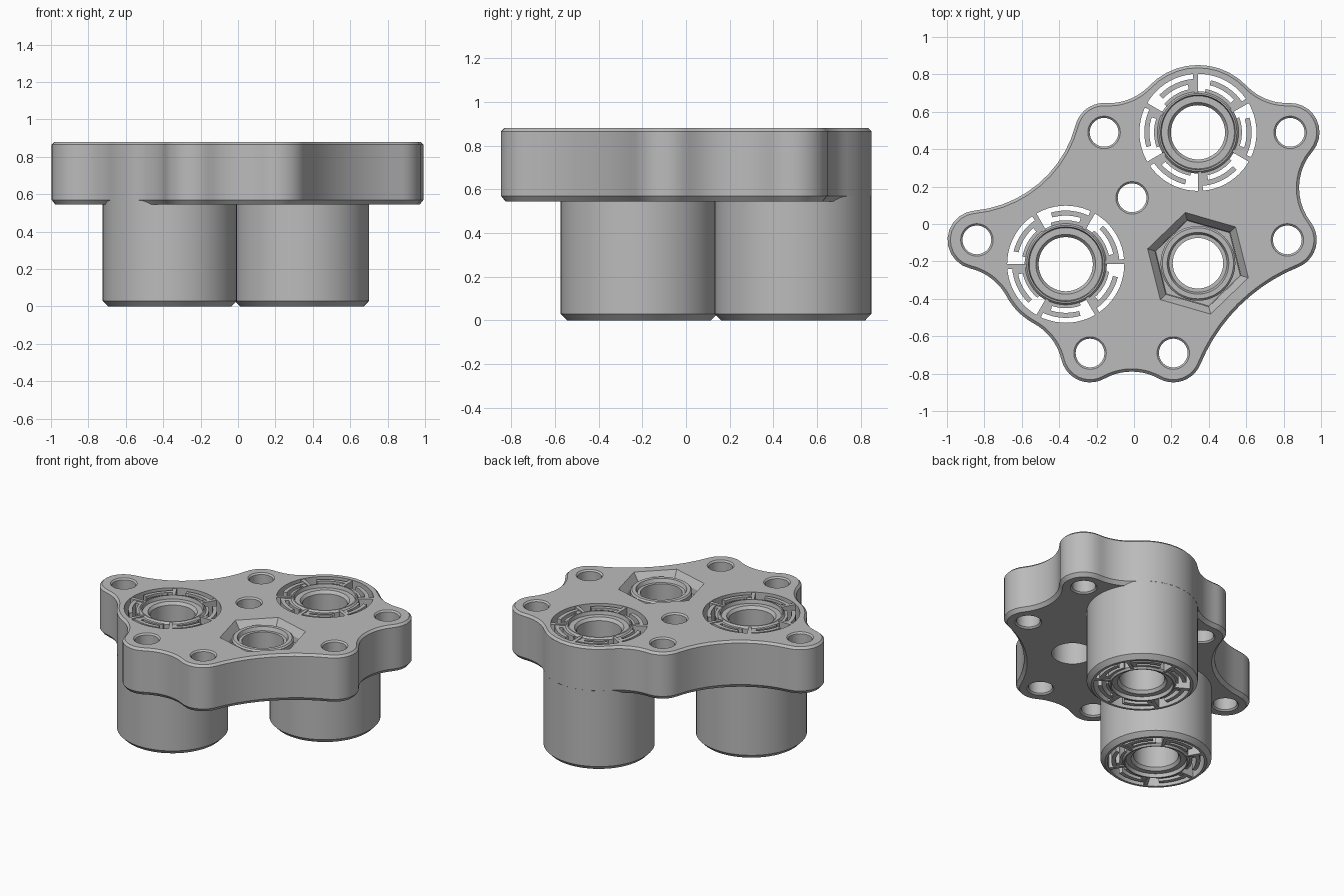
import bpy, bmesh
from math import radians, pi, tau, cos, sin, atan2, sqrt
from mathutils import Vector

cube = bpy.data.objects.get("Cube")
if cube:
    bpy.data.objects.remove(cube, do_unlink=True)

grey = bpy.data.materials.new("grey_plastic")
grey.use_nodes = True
grey.diffuse_color = (0.5, 0.5, 0.5, 1)
grey.node_tree.nodes["Principled BSDF"].inputs["Base Color"].default_value = (0.5, 0.5, 0.5, 1)

TOP, UNDER = 0.88, 0.545
HOUSING_R, BORE_R, BOSS_R = 0.36, 0.313, 0.157


def loft(bm, rings, closed=False):
    """Skin a stack of equal rings; close it as a tube or cap both ends."""
    rows = [[bm.verts.new(p) for p in ring] for ring in rings]
    n = len(rows[0])
    pairs = list(zip(rows, rows[1:])) + ([(rows[-1], rows[0])] if closed else [])
    for a, b in pairs:
        for i in range(n):
            j = (i + 1) % n
            bm.faces.new((a[i], a[j], b[j], b[i]))
    if not closed:
        bm.faces.new(rows[0][::-1])
        bm.faces.new(rows[-1])


def finish(name, bm):
    bmesh.ops.recalc_face_normals(bm, faces=bm.faces)
    mesh = bpy.data.meshes.new(name)
    bm.to_mesh(mesh)
    bm.free()
    mesh.materials.append(grey)
    obj = bpy.data.objects.new(name, mesh)
    bpy.context.collection.objects.link(obj)
    return obj


def select(obj):
    bpy.ops.object.select_all(action="DESELECT")
    obj.select_set(True)
    bpy.context.view_layer.objects.active = obj


def smooth(obj):
    select(obj)
    bpy.ops.object.shade_smooth_by_angle(angle=radians(25))


def lathe(name, centre, profile, sides=48, phase=0.0, closed=False):
    bm = bmesh.new()
    angles = [phase + tau * i / sides for i in range(sides)]
    loft(bm, [[(centre[0] + r * cos(a), centre[1] + r * sin(a), z) for a in angles]
              for r, z in profile], closed)
    return finish(name, bm)


def arc(centre, r, start, sweep, steps=10):
    return [centre + r * Vector((cos(start + sweep * i / steps), sin(start + sweep * i / steps)))
            for i in range(steps + 1)]


def heading(v):
    return atan2(v.y, v.x)


# Layout: lobes counterclockwise, each with its radius and the fillet to the next
HOUSINGS = {"back": Vector((0.342, 0.49)), "front": Vector((-0.365, -0.215))}
LOBES = [
    (Vector((0.835, 0.49)), BOSS_R, 0.3),
    (HOUSINGS["back"], HOUSING_R, 0.3),
    (Vector((-0.16, 0.49)), BOSS_R, 0.62),
    (Vector((-0.84, -0.085)), BOSS_R, 0.3),
    (HOUSINGS["front"], HOUSING_R, 0.3),
    (Vector((-0.235, -0.69)), BOSS_R, 0.3),
    (Vector((0.21, -0.69)), BOSS_R, 0.95),
    (Vector((0.82, -0.085)), BOSS_R, 0.3),
]
NUT = Vector((0.342, -0.21))


def outline(inset, z):
    """Lobes joined by tangent hollow fillets, shrunk by inset."""
    fillets = []
    for i, (c1, r1, hollow) in enumerate(LOBES):
        c2, r2, _ = LOBES[(i + 1) % len(LOBES)]
        d = c2 - c1
        s1, s2, span = r1 + hollow, r2 + hollow, d.length
        along = (s1 * s1 - s2 * s2 + span * span) / (2 * span)
        u = d / span
        side = Vector((u.y, -u.x))
        fillets.append((c1 + u * along + side * sqrt(s1 * s1 - along * along), hollow + inset))
    points = []
    for i, (c, r, _) in enumerate(LOBES):
        before, (p, hollow) = fillets[i - 1][0], fillets[i]
        start = heading(before - c)
        points += arc(c, r - inset, start, (heading(p - c) - start) % tau)[:-1]
        nxt = LOBES[(i + 1) % len(LOBES)][0]
        start = heading(c - p)
        points += arc(p, hollow, start, -((start - heading(nxt - p)) % tau))[:-1]
    return [(q.x, q.y, z) for q in points]


# Lobed plate with bevelled rims
bm = bmesh.new()
loft(bm, [outline(0.02, UNDER), outline(0, UNDER + 0.025),
          outline(0, TOP - 0.015), outline(0.015, TOP)])
plate = finish("lobed_plate", bm)


def cut(cutter):
    cutter.hide_render = True
    mod = plate.modifiers.new("cut", "BOOLEAN")
    mod.operation = "DIFFERENCE"
    mod.solver = "EXACT"
    mod.object = cutter
    select(plate)
    bpy.ops.object.modifier_apply(modifier=mod.name)
    bpy.data.objects.remove(cutter, do_unlink=True)


# Bolt holes, flared at both mouths
def hole_profile(r, flare):
    return [(r + 2 * flare, UNDER - flare), (r, UNDER + flare),
            (r, TOP - flare), (r + 2 * flare, TOP + flare)]


bolts = [c for c, r, _ in LOBES if r == BOSS_R] + [Vector((-0.01, 0.14))]
for c in bolts:
    cut(lathe("bolt_cutter", c, hole_profile(0.077, 0.01), 32))

# Openings for the two housings
for c in HOUSINGS.values():
    cut(lathe("housing_cutter", c, [(BORE_R, UNDER - 0.1), (BORE_R, TOP + 0.1)], 64))

# Hexagonal pocket with sloped sides and a bore
FLOOR = TOP - 0.09
cut(lathe("pocket_cutter", NUT, [(0.235, FLOOR), (0.24, TOP - 0.05), (0.28, TOP), (0.288, TOP + 0.01)],
          6, radians(44)))
cut(lathe("bore_cutter", NUT, [(0.135, UNDER - 0.1), (0.135, TOP)]))
smooth(plate)

# Raised collar in the pocket
smooth(lathe("pocket_collar", NUT,
             [(0.135, UNDER + 0.05), (0.2, UNDER + 0.05), (0.2, TOP - 0.03), (0.19, TOP - 0.02),
              (0.165, TOP - 0.02), (0.155, TOP - 0.045), (0.135, TOP - 0.045)], closed=True))


def sector(bm, c, r0, r1, start, end, z0, z1):
    """Block following part of a ring."""
    a, sweep = radians(start), radians(end - start)
    flat = arc(c, r1, a, sweep, 8) + arc(c, r0, a, sweep, 8)[::-1]
    loft(bm, [[(p.x, p.y, z) for p in flat] for z in (z0, z1)])


# Housings, their hubs and the folded spring walls between
for (side, c), turn in zip(HOUSINGS.items(), (30, 0)):
    smooth(lathe(side + "_housing", c,
                 [(BORE_R, 0), (HOUSING_R - 0.03, 0), (HOUSING_R - 0.001, 0.03),
                  (HOUSING_R - 0.001, TOP - 0.02), (BORE_R, TOP - 0.02)], 64, closed=True))
    rim = [(0.22, 0.015), (0.208, 0), (0.2, 0), (0.195, 0.025), (0.16, 0.025), (0.145, 0.045)]
    smooth(lathe(side + "_hub", c,
                 rim + [(r, TOP - z) for r, z in reversed(rim)], closed=True))
    bm = bmesh.new()
    for k in range(6):
        a = turn + 60 * k
        sector(bm, c, 0.21, BORE_R + 0.004, a, a + 5, 0.004, TOP - 0.004)
        sector(bm, c, 0.26, 0.287, a + 4, a + 46, 0.008, TOP - 0.008)
        sector(bm, c, 0.21, 0.235, a + 4, a + 50, 0.012, TOP - 0.012)
        sector(bm, c, 0.23, 0.265, a + 4, a + 12, 0.012, TOP - 0.012)
    smooth(finish(side + "_spring_walls", bm))
